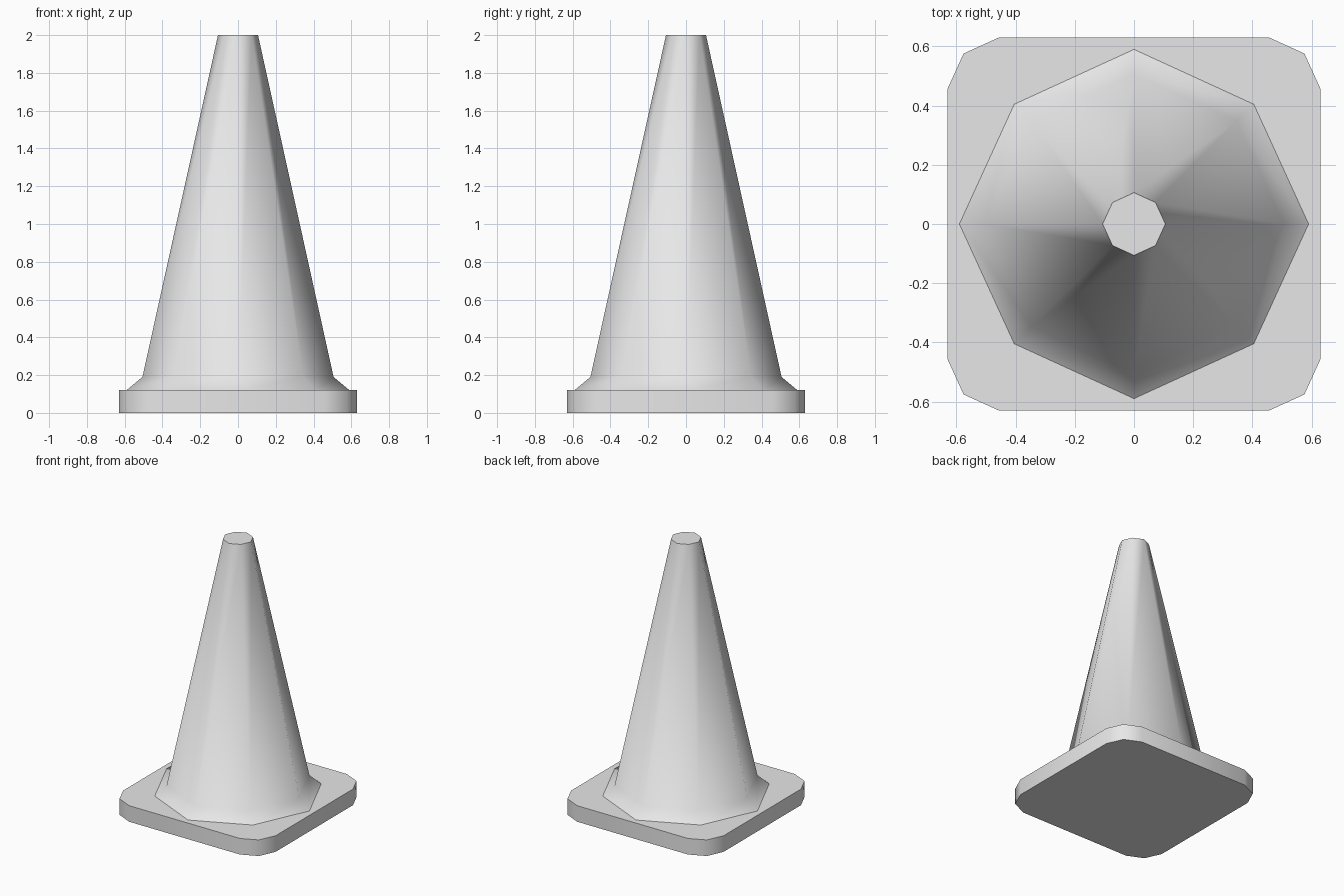
import bpy, bmesh, math

cube = bpy.data.objects.get("Cube")
if cube:
    bpy.data.objects.remove(cube, do_unlink=True)

# Single matte grey
grey = bpy.data.materials.new("light_grey")
grey.use_nodes = True
colour = (0.8, 0.8, 0.8, 1)
grey.diffuse_color = colour
grey.node_tree.nodes["Principled BSDF"].inputs["Base Color"].default_value = colour


def loft(name, rings, cap_bottom):
    """Skin a stack of matching rings, cap the top and shade by angle."""
    bm = bmesh.new()
    loops = [[bm.verts.new(p) for p in ring] for ring in rings]
    for low, high in zip(loops, loops[1:]):
        n = len(low)
        for i in range(n):
            j = (i + 1) % n
            bm.faces.new((low[i], low[j], high[j], high[i]))
    bm.faces.new(loops[-1])
    if cap_bottom:
        bm.faces.new(loops[0][::-1])
    mesh = bpy.data.meshes.new(name)
    bm.to_mesh(mesh)
    bm.free()
    mesh.materials.append(grey)
    obj = bpy.data.objects.new(name, mesh)
    bpy.context.collection.objects.link(obj)
    bpy.ops.object.select_all(action='DESELECT')
    obj.select_set(True)
    bpy.context.view_layer.objects.active = obj
    bpy.ops.object.shade_smooth_by_angle(angle=math.radians(60))
    return obj


def octagon(radius, z):
    """Eight-sided ring with points on the axes, diagonals slightly drawn in."""
    ring = []
    for i in range(8):
        r = radius * (0.97 if i % 2 else 1)
        a = i * math.pi / 4
        ring.append((r * math.cos(a), r * math.sin(a), z))
    return ring


def rounded_square(z):
    """Square ring whose corner is turned through four quadrants."""
    corner = [(0.63, 0.457), (0.576, 0.576), (0.457, 0.63)]
    ring = []
    for i in range(4):
        c, s = round(math.cos(i * math.pi / 2)), round(math.sin(i * math.pi / 2))
        ring += [(x * c - y * s, x * s + y * c, z) for x, y in corner]
    return ring


# Base plate
loft("base_plate", [rounded_square(0), rounded_square(0.12)], True)

# Cone with flared foot
profile = [(0.59, 0.12), (0.506, 0.19), (0.106, 2.0)]
loft("cone_body", [octagon(r, z) for r, z in profile], False)
